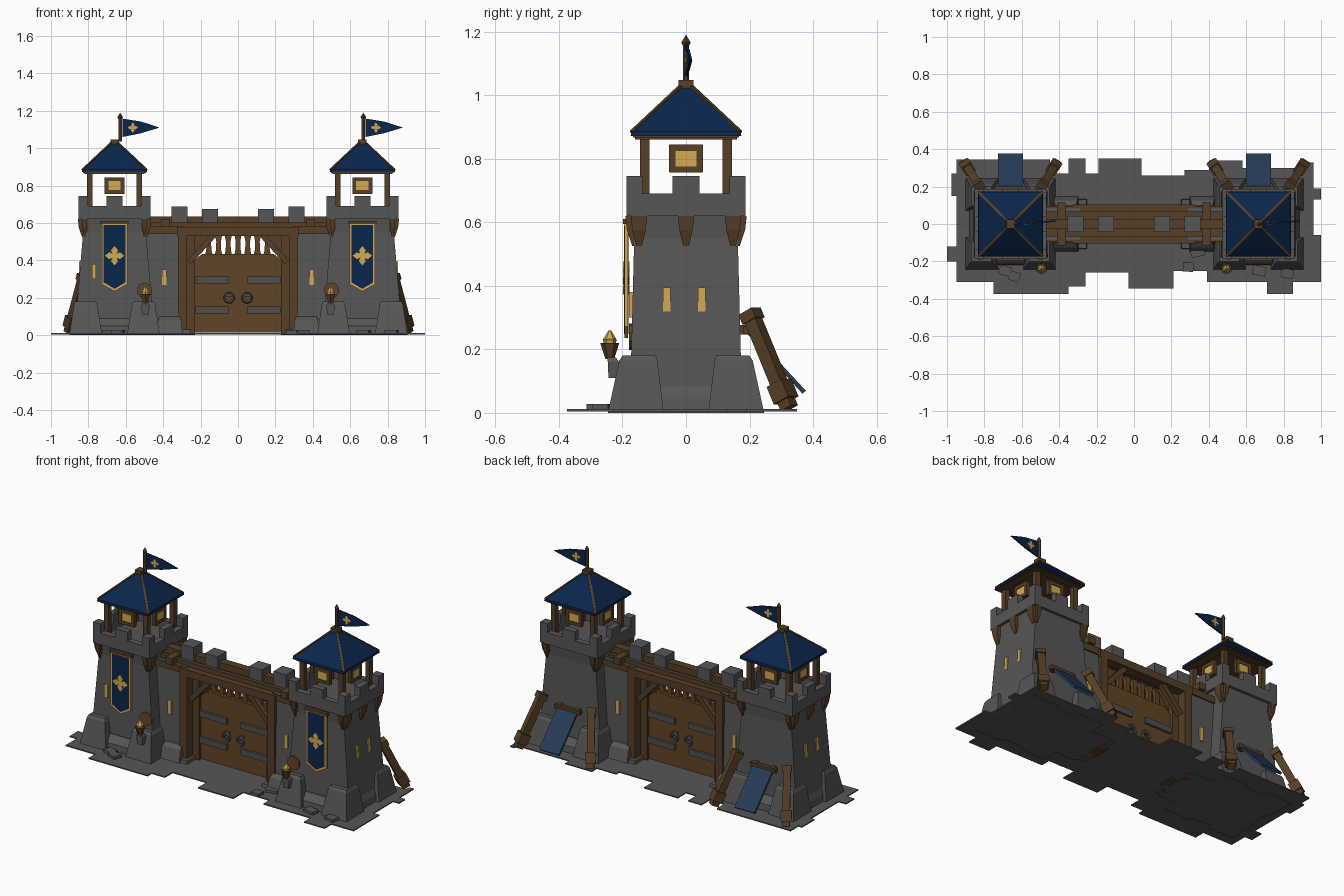
import bpy, bmesh, math, random
from mathutils import Vector, Matrix

random.seed(4)
default = bpy.data.objects.get("Cube")
if default:
    bpy.data.objects.remove(default)


def material(name, color):
    m = bpy.data.materials.new(name)
    m.use_nodes = True
    m.diffuse_color = (*color, 1)
    shader = m.node_tree.nodes["Principled BSDF"]
    shader.inputs["Base Color"].default_value = (*color, 1)
    shader.inputs["Roughness"].default_value = 0.9
    return m


STONE = material("grey stone", (.094, .094, .094))
WOOD = material("brown timber", (.092, .05, .02))
DOOR = material("door planks", (.12, .06, .02))
BLUE = material("navy cloth", (.003, .019, .073))
AWNING = material("faded blue cloth", (.02, .045, .095))
GOLD = material("warm gold", (.66, .4, .085))
IRON = material("dull iron", (.08, .078, .076))


def finish(name, bm, mat, matrix=None):
    if matrix:
        bm.transform(matrix)
    bmesh.ops.recalc_face_normals(bm, faces=bm.faces)
    mesh = bpy.data.meshes.new(name)
    bm.to_mesh(mesh)
    bm.free()
    mesh.materials.append(mat)
    ob = bpy.data.objects.new(name, mesh)
    bpy.context.collection.objects.link(ob)
    return ob


def box(name, center, size, mat, matrix=None):
    bm = bmesh.new()
    bmesh.ops.create_cube(bm, size=1)
    place = Matrix.Translation(center) @ Matrix.Diagonal((*size, 1))
    return finish(name, bm, mat, matrix @ place if matrix else place)


def stack(name, rings, mat, matrix=None):
    """Loft rectangles given as (z, cx, cy, half_x, half_y) and cap both ends."""
    bm = bmesh.new()
    corners = [(-1, -1), (1, -1), (1, 1), (-1, 1)]
    loops = [[bm.verts.new((cx + a * hx, cy + b * hy, z)) for a, b in corners]
             for z, cx, cy, hx, hy in rings]
    for low, high in zip(loops, loops[1:]):
        for i in range(4):
            j = (i + 1) % 4
            bm.faces.new((low[i], low[j], high[j], high[i]))
    bm.faces.new(loops[0])
    bm.faces.new(loops[-1])
    return finish(name, bm, mat, matrix)


def beam(name, a, b, width, mat, depth=None):
    a, b = Vector(a), Vector(b)
    turn = (b - a).to_track_quat('Z', 'Y').to_matrix().to_4x4()
    return box(name, (0, 0, 0), (width, depth or width, (b - a).length), mat,
               Matrix.Translation((a + b) / 2) @ turn)


def plate(name, points, thick, mat, matrix):
    """Extrude an x-z outline along y."""
    bm = bmesh.new()
    face = bm.faces.new([bm.verts.new((x, -thick / 2, z)) for x, z in points])
    out = bmesh.ops.extrude_face_region(bm, geom=[face])
    moved = [v for v in out["geom"] if isinstance(v, bmesh.types.BMVert)]
    bmesh.ops.translate(bm, vec=(0, thick, 0), verts=moved)
    return finish(name, bm, mat, matrix)


def cone(name, center, r1, r2, height, sides, mat):
    bm = bmesh.new()
    bmesh.ops.create_cone(bm, cap_ends=True, segments=sides, radius1=r1, radius2=r2, depth=height)
    return finish(name, bm, mat, Matrix.Translation(center))


def emblem(name, size, thick, matrix):
    """Four-armed star with wide arm tips."""
    arm = [(.2, .2), (.36, .55), (0, 1), (-.36, .55)]
    pts = []
    for k in range(4):
        c, s = math.cos(k * math.pi / 2), math.sin(k * math.pi / 2)
        pts += [(size * (x * c - z * s), size * (x * s + z * c)) for x, z in arm]
    plate(name, pts, thick, GOLD, matrix)


def banner(cx):
    at = Matrix.Translation((cx, -.188, 0))
    def outline(w, top, side, tip):
        return [(-w, top), (-w, side), (0, tip), (w, side), (w, top)]
    plate("banner_trim", outline(.068, .597, .272, .235), .012, GOLD, at)
    plate("banner_cloth", outline(.058, .59, .282, .248), .015, BLUE, at)
    emblem("banner_emblem", .052, .02, at @ Matrix.Translation((0, 0, .425)))
    box("banner_rod", (cx, -.188, .603), (.15, .02, .016), WOOD)


def flag(px):
    cone("flag_pole", (px, 0, 1.1), .01, .01, .13, 6, WOOD)
    cone("pole_tip_low", (px, 0, 1.158), .007, .015, .016, 4, WOOD)
    cone("pole_tip_high", (px, 0, 1.178), .015, 0, .024, 4, WOOD)
    at = Matrix.Translation((px + .012, 0, 1.11)) @ Matrix.Rotation(.08, 4, 'Z')
    plate("pennant", [(0, .048), (0, -.05), (.1, -.03), (.2, 0), (.1, .032)], .008, BLUE, at)
    emblem("pennant_emblem", .028, .014, at @ Matrix.Translation((.055, 0, 0)))


def tower(cx, side, pole):
    home = Matrix.Translation((cx, 0, 0))
    # Shaft, flared head and hollow parapet in one loft
    stack("tower_body", [(0, 0, 0, .205, .178), (.2, 0, 0, .198, .172), (.55, 0, 0, .168, .163),
                         (.62, 0, 0, .175, .17), (.62, 0, 0, .192, .187), (.69, 0, 0, .192, .187),
                         (.69, 0, 0, .155, .15), (.645, 0, 0, .155, .15)], STONE, home)
    stack("tower_plinth", [(0, 0, 0, .22, .22), (.05, 0, 0, .215, .215), (.09, 0, 0, .2, .18)], STONE, home)
    for a in (-1, 1):
        for b in (-1, 1):
            stack("corner_buttress", [(0, a * .154, b * .158, .088, .088), (.165, a * .155, b * .15, .062, .06),
                                      (.18, a * .155, b * .148, .054, .052)], STONE, home)
            box("corner_merlon", (a * .167, b * .162, .7175), (.05, .05, .055), STONE, home)
            box("roof_post", (a * .132, b * .13, .76), (.03, .03, .24), WOOD, home)
            beam("roof_hip", (cx + a * .17, b * .17, .882), (cx + a * .015, b * .015, 1.027), .013, WOOD)
    # Details repeated on all four sides
    for k in range(4):
        turn = home @ Matrix.Rotation(k * math.pi / 2, 4, 'Z')
        flank = k % 2
        reach = .192 if flank else .187
        box("middle_merlon", (0, -reach + .019, .7175), (.085, .038, .055), STONE, turn)
        for x in ((-.148, 0, .148) if flank else (-.16, .16)):
            wide = .026 if flank else .014
            stack("bracket", [(.525, x, -reach + .03, wide / 3, .012), (.575, x, -reach + .026, wide * .8, .025),
                              (.62, x, -reach + .022, wide, .026)], WOOD, turn)
        for x in (-.043, .043):
            box("window_side", (x, -.128, .8), (.02, .022, .085), WOOD, turn)
        for z in (.766, .834):
            box("window_rail", (0, -.128, z), (.105, .022, .02), WOOD, turn)
        box("window_glow", (0, -.128, .8), (.07, .014, .06), GOLD, turn)
        box("eave_beam", (0, -.145, .868), (.32, .03, .014), WOOD, turn)
    # Roof, timber lining and finial
    stack("tower_roof", [(.872, 0, 0, .174, .174), (.885, 0, 0, .172, .172), (.96, 0, 0, .095, .095),
                         (1.025, 0, 0, .02, .02)], BLUE, home)
    box("roof_lining", (0, 0, .87), (.335, .335, .006), WOOD, home)
    box("roof_cap", (0, 0, 1.03), (.046, .046, .034), WOOD, home)
    flag(pole)
    banner(cx)
    # Lit slits on the outer face
    for y in (-.06, .05):
        box("outer_slit", (cx + side * .18, y, .357), (.02, .024, .075), GOLD)
    # Torch with scorched disc behind
    tx = side * .495
    disc = cone("torch_disc", (0, 0, 0), .042, .042, .02, 10, DOOR)
    disc.matrix_world = Matrix.Translation((side * .5, -.17, .24)) @ Matrix.Rotation(math.pi / 2, 4, 'X')
    stack("torch_bracket", [(.11, tx, -.228, .018, .016), (.16, tx, -.228, .022, .018),
                            (.175, tx, -.235, .014, .014)], STONE)
    cone("torch_cup", (tx, -.24, .195), .014, .03, .05, 6, WOOD)
    cone("torch_flame_base", (tx, -.24, .222), .018, .022, .02, 6, GOLD)
    cone("torch_flame", (tx, -.24, .245), .022, .004, .03, 6, GOLD)
    # Leaning props and awning at the back
    for a in (-1, 1):
        foot, head = Vector((cx + a * .245, .325, .015)), Vector((cx + a * .165, .2, .32))
        beam("prop", foot, head, .042, WOOD)
        beam("prop_foot", foot.lerp(head, .08), foot.lerp(head, .26), .06, WOOD)
        beam("prop_head", foot.lerp(head, .9), head, .054, WOOD)
    beam("awning", (cx, .19, .262), (cx, .372, .065), .135, AWNING, .014)
    beam("awning_rod", (cx - .085, .192, .262), (cx + .085, .192, .262), .024, WOOD)
    for a in (-1, 1):
        box("awning_peg", (cx + a * .06, .178, .262), (.026, .05, .03), WOOD)


tower(-.66, -1, -.63)
tower(.665, 1, .67)
box("front_slit", (-.77, -.17, .34), (.022, .02, .08), GOLD)

# Wall wings between the towers and the gate
for s in (-1, 1):
    stack("wall_wing", [(0, s * .395, 0, .105, .1), (.58, s * .395, 0, .105, .085)], STONE)
    stack("wing_base", [(0, s * .365, 0, .07, .15), (.08, s * .365, 0, .062, .125),
                        (.1, s * .365, 0, .055, .1)], STONE)
    box("cross_beam", (s * .39, 0, .6), (.045, .23, .04), WOOD)
    box("wing_beam", (s * .41, 0, .56), (.18, .19, .04), WOOD)
    for x, top in ((.313, .688), (.15, .675)):
        box("wall_merlon", (s * x, 0, (top + .58) / 2), (.085, .088, top - .58), STONE)
    for f in (-1, 1):
        box("wing_slit", (s * .395, f * .09, .31), (.024, .02, .085), GOLD)
        # Gate frame posts and braces
        box("gate_post", (s * .297, f * .075, .285), (.05, .06, .57), WOOD)
        stack("post_foot", [(0, s * .295, f * .085, .045, .05), (.03, s * .295, f * .085, .04, .045)], STONE)
        beam("gate_brace", (s * .262, f * .075, .39), (s * .13, f * .075, .535), .03, WOOD)
        # Door ironwork
        for z in (.295, .135):
            box("door_band", (s * .138, f * .037, z), (.18, .016, .036), IRON)
        bpy.ops.mesh.primitive_torus_add(major_segments=12, minor_segments=5, major_radius=.023, minor_radius=.008,
                                         location=(s * .048, f * .045, .2), rotation=(math.pi / 2, 0, 0))
        handle = bpy.context.object
        handle.name = "door_handle"
        handle.data.materials.append(IRON)
        bpy.ops.object.shade_smooth_by_angle()
        box("handle_boss", (s * .048, f * .036, .218), (.03, .02, .022), IRON)
    box("inner_jamb", (s * .252, 0, .27), (.045, .1, .54), WOOD)
    # Door leaf with a sloped outer top, and the filled corner above it
    plate("door_leaf", [(0, .015), (s * .235, .015), (s * .235, .4), (s * .19, .435), (0, .435)],
          .06, DOOR, Matrix.Identity(4))
    plate("brace_infill", [(s * .26, .39), (s * .26, .54), (s * .14, .54)], .04, WOOD, Matrix.Identity(4))

# Pointed grille bars above the door
for i in range(7):
    stack("grille_bar", [(.42, (i - 3) * .052, 0, .022, .012), (.455, (i - 3) * .052, 0, .014, .012),
                         (.5, (i - 3) * .052, 0, .012, .012), (.54, (i - 3) * .052, 0, .02, .012)], DOOR)
for f in (-1, 1):
    box("gate_lintel", (0, f * .075, .552), (.65, .06, .045), WOOD)
    box("deck_rail", (0, f * .054, .583), (.95, .025, .04), WOOD)
box("deck", (0, 0, .57), (.95, .09, .05), WOOD)
box("deck_ridge", (0, 0, .612), (.95, .05, .046), WOOD)

# Ragged paved ground: stepped front edge, then stepped back edge, as (end x, y)
front = [(-.75, -.31), (-.35, -.375), (-.26, -.335), (-.03, -.26), (.21, -.345), (.39, -.25),
         (.71, -.31), (.85, -.375), (1, -.31)]
back = [(.93, .33), (.58, .3), (.4, .34), (.27, .29), (.04, .26), (-.19, .35), (-.26, .27),
        (-.35, .35), (-.45, .27), (-.95, .345)]
outline, x = [], -.95
for end, y in front:
    outline += [(x, y), (end, y)]
    x = end
outline += [(1, -.06), (.96, -.06), (.96, .13), (1, .13), (1, .19), (.96, .19)]
x = .96
for end, y in back:
    outline += [(x, y), (end, y)]
    x = end
outline += [(-.95, .27), (-.975, .27), (-.975, .15), (-.95, .15), (-.95, -.12), (-1, -.12), (-1, -.2), (-.95, -.2)]
lay_flat = Matrix.Translation((0, 0, .008)) @ Matrix.Rotation(-math.pi / 2, 4, 'X')
plate("ground", outline, .007, STONE, lay_flat)

# Loose paving stones
for x, y in ((-.64, -.28), (-.69, -.25), (.29, -.23), (.34, -.15), (.67, -.25), (.82, -.265)):
    w = random.uniform(.055, .075)
    box("loose_stone", (0, 0, .018), (w, .05, .02), STONE,
        Matrix.Translation((x, y, 0)) @ Matrix.Rotation(random.uniform(-.4, .4), 4, 'Z'))
